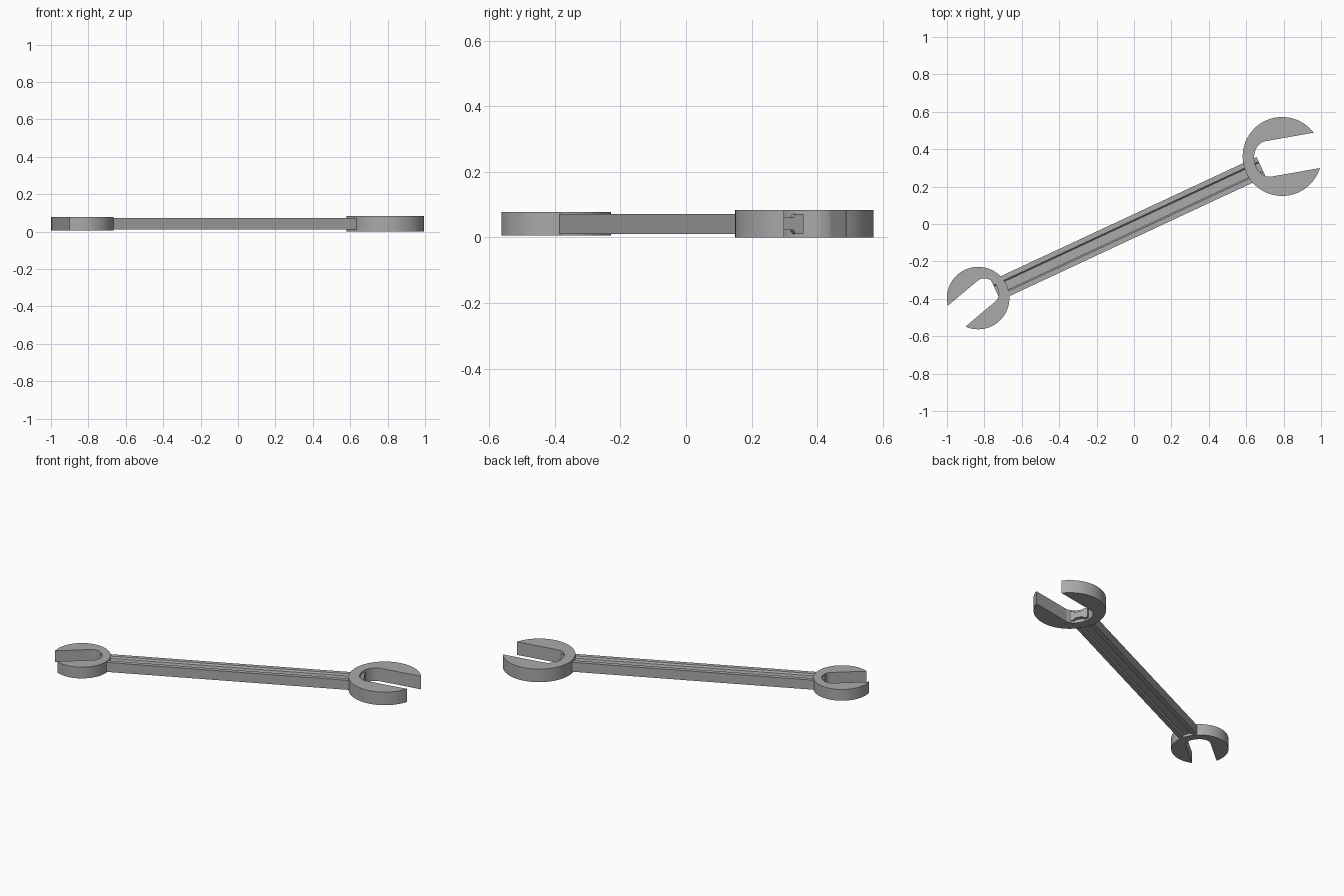
import bpy
import bmesh
from math import sin, cos, pi, asin, radians
from mathutils import Matrix

cube = bpy.data.objects.get("Cube")
if cube:
    bpy.data.objects.remove(cube, do_unlink=True)

# One steel material
steel = bpy.data.materials.new("grey steel")
steel.use_nodes = True
grey = (0.4, 0.4, 0.41, 1)
steel.diffuse_color = grey
steel.node_tree.nodes["Principled BSDF"].inputs["Base Color"].default_value = grey


def extrude_outline(name, points, direction, matrix):
    """Fill an outline, extrude it and place it."""
    bm = bmesh.new()
    face = bm.faces.new([bm.verts.new(p) for p in points])
    result = bmesh.ops.extrude_face_region(bm, geom=[face], use_keep_orig=True)
    moved = [g for g in result["geom"] if isinstance(g, bmesh.types.BMVert)]
    bmesh.ops.translate(bm, verts=moved, vec=direction)
    bmesh.ops.recalc_face_normals(bm, faces=bm.faces)
    bm.transform(matrix)
    mesh = bpy.data.meshes.new(name)
    bm.to_mesh(mesh)
    bm.free()
    mesh.materials.append(steel)
    obj = bpy.data.objects.new(name, mesh)
    bpy.context.collection.objects.link(obj)
    bpy.ops.object.select_all(action="DESELECT")
    obj.select_set(True)
    bpy.context.view_layer.objects.active = obj
    bpy.ops.object.shade_smooth_by_angle(angle=radians(30))
    return obj


def open_jaw(name, x, y, radius, half_gap, straight, depth, angle, z0, z1):
    """Round head with a slot that opens along local +x."""
    start = asin(half_gap / radius)
    steps = 64
    outline = []
    for i in range(steps + 1):
        a = start + (2 * pi - 2 * start) * i / steps
        outline.append((radius * cos(a), radius * sin(a), 0))
    # Rounded inner end of the slot, from the lower lip to the upper lip
    for i in range(25):
        a = -pi / 2 + pi * i / 24
        outline.append((-straight - (depth - straight) * cos(a), half_gap * sin(a), 0))
    place = Matrix.Translation((x, y, z0)) @ Matrix.Rotation(radians(angle), 4, "Z")
    extrude_outline(name, outline, (0, 0, z1 - z0), place)


# Two open heads, each turned 15 degrees off the handle
open_jaw("large_jaw", 0.792, 0.361, 0.211, 0.096, 0.075, 0.15, 10, 0, 0.084)
open_jaw("small_jaw", -0.833, -0.396, 0.167, 0.073, 0.058, 0.118, 220, 0.006, 0.078)

# Handle: shallow channel on both broad sides
half, lip, wall = 0.058, 0.031, 0.024
top, web = 0.0305, 0.0195
quarter = [(half, top), (lip, top), (wall, web)]
upper = quarter + [(-y, z) for y, z in reversed(quarter)]
lower = [(y, -z) for y, z in reversed(upper)]
section = [(0, y, z) for y, z in upper + lower]
t0, t1 = -0.82, 0.745
place = (Matrix.Rotation(radians(25), 4, "Z")
         @ Matrix.Translation((t0, -0.01, 0.0415)))
extrude_outline("handle", section, (t1 - t0, 0, 0), place)
